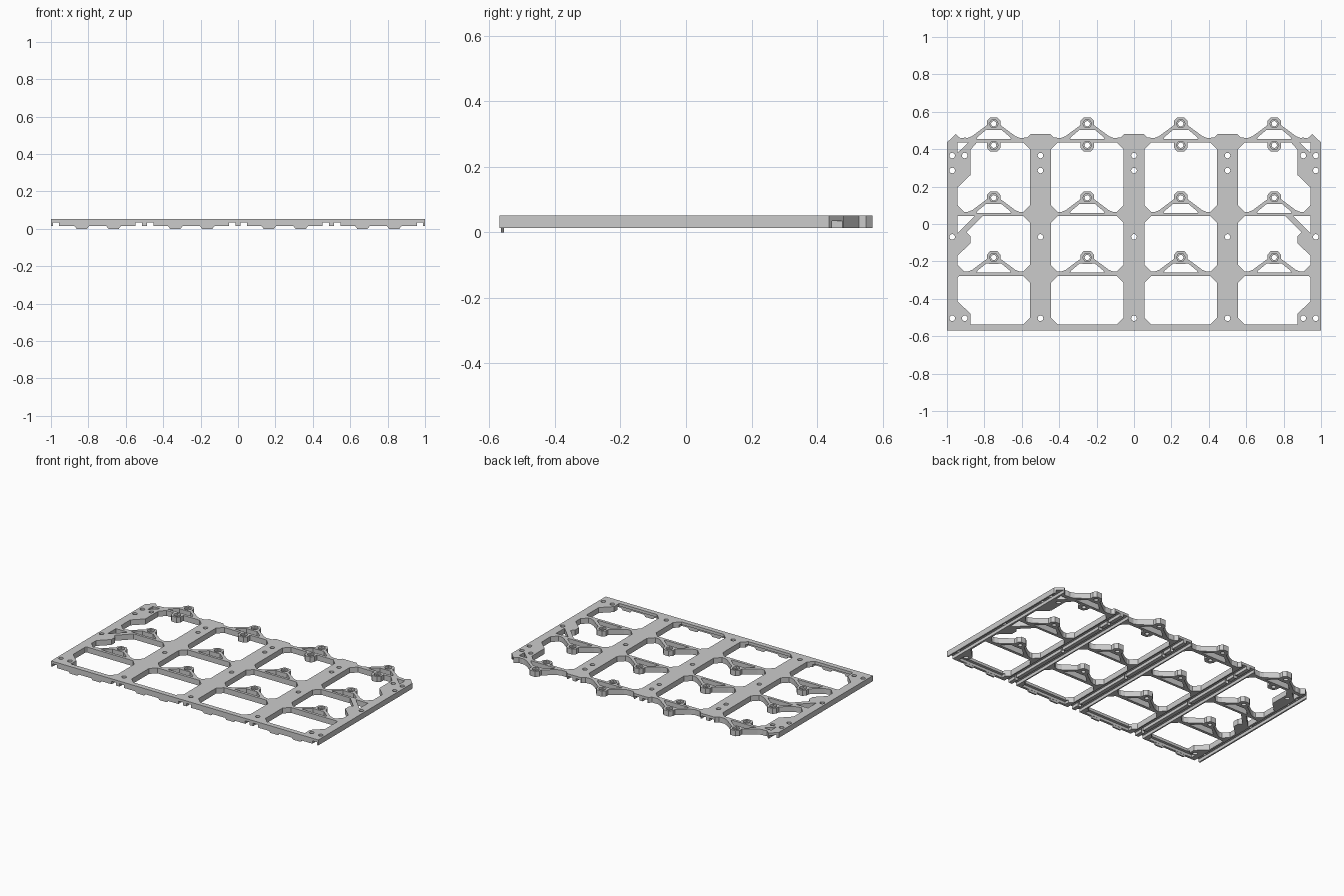
import bpy, bmesh
from math import cos, sin, pi

if "Cube" in bpy.data.objects:
    bpy.data.objects.remove(bpy.data.objects["Cube"])

Z0, Z1 = 0.014, 0.051       # underside and top of the plate
YS = -0.004                 # centring shift in y
COLS = (-0.75, -0.25, 0.25, 0.75)
loops = []                  # outline first, then every opening


def mirror(pts):
    return [(-x, y) for x, y in reversed(pts)]


def circle(x, y, r, n=16):
    return [(x + r * cos(2 * pi * i / n), y + r * sin(2 * pi * i / n)) for i in range(n)]


def bracket(b):
    """Right half of a two-legged screw bracket, from foot to boss top."""
    return [(x, b + y) for x, y in ((.14, -.076), (.115, -.066), (.037, -.008),
                                    (.037, .014), (.019, .034))]


# outer outline: right half from bottom to top centre, then mirrored
half = [(1, -.566), (1, .44), (.953, .485), (.928, .462), (.905, .466)]
for c in (.75, .25):
    right = bracket(.54)
    half += [(c + x, y) for x, y in right + mirror(right)]
    half += [(c - .18, .466), (c - .197, .485)]
    if c == .75:
        half += [(.447, .485), (.43, .466)]
loops.append(half + mirror(half))

# window rows: top edge, bottom edge, bracket height, special outer side, top boss
ROWS = [
    (.44, .068, .144,
     [(.09, .44), (.125, .40), (.125, .265), (.193, .2), (.193, .105), (.158, .068)],
     [(.019, .391), (.036, .411), (.036, .44)]),
    (.046, -.251, -.175,
     [(.06, .046), (.145, -.04), (.125, -.06), (.125, -.1), (.193, -.165),
      (.193, -.214), (.158, -.251)], []),
    (-.275, -.532, None,
     [(.185, -.275), (.193, -.283), (.193, -.41), (.125, -.475), (.125, -.532)], []),
]
for c in COLS:
    s = 1 if c > 0 else -1
    for top, bot, b, outer, boss in ROWS:
        inner = [(.158, top), (.195, top - .037), (.195, bot + .037), (.158, bot)]
        tail = bracket(b) if b is not None else []
        o = outer if abs(c) > .5 else inner
        pts = boss + o + tail + mirror(boss + inner + tail)
        loops.append([(c + s * x, y) for x, y in pts])
    # bracket openings
    for b in (.54, .144, -.175):
        tri = [(.092, b - .081), (.086, b - .070), (.04, b - .032), (.02, b - .034)]
        loops.append([(c + x, y) for x, y in tri + mirror(tri)])
    # boss screw holes
    for b in (.54, .425, .144, -.175):
        loops.append(circle(c, b, .014))

# triangular gaps behind the corner struts, plus the mounting holes
for s in (-1, 1):
    for tri in ([(.943, .44), (.885, .44), (.943, .385)],
                [(.943, .046), (.852, .046), (.943, -.045)]):
        loops.append([(s * x, y) for x, y in tri])
    for y in (.37, -.5):
        loops.append(circle(s * .905, y, .015))
for x in (-.972, -.5, 0, .5, .972):
    for y in (.37, .29, -.065, -.5):
        loops.append(circle(x, y, .015))

# plate: filled 2D curve, extruded and turned into a mesh
cu = bpy.data.curves.new("grid_frame", 'CURVE')
cu.dimensions, cu.fill_mode, cu.extrude = '2D', 'BOTH', (Z1 - Z0) / 2
for pts in loops:
    sp = cu.splines.new('POLY')
    sp.points.add(len(pts) - 1)
    for p, (x, y) in zip(sp.points, pts):
        p.co = (x, y + YS, 0, 1)
    sp.use_cyclic_u = True
tmp = bpy.data.objects.new("outline_curve", cu)
bpy.context.collection.objects.link(tmp)
dg = bpy.context.evaluated_depsgraph_get()
me = bpy.data.meshes.new_from_object(tmp.evaluated_get(dg))
bpy.data.objects.remove(tmp)
bm = bmesh.new()
bm.from_mesh(me)
bmesh.ops.remove_doubles(bm, verts=bm.verts, dist=1e-5)
bmesh.ops.translate(bm, verts=bm.verts, vec=(0, 0, (Z0 + Z1) / 2))
bmesh.ops.recalc_face_normals(bm, faces=bm.faces)
for f in bm.faces:
    f.smooth = False
bm.to_mesh(me)
bm.free()
frame = bpy.data.objects.new("grid_frame", me)
bpy.context.collection.objects.link(frame)


def prism(bm, low, high):
    """Closed solid between two matching point rings."""
    a = [bm.verts.new(p) for p in low]
    b = [bm.verts.new(p) for p in high]
    n = len(a)
    bm.faces.new(a[::-1])
    bm.faces.new(b)
    for i in range(n):
        bm.faces.new((a[i], a[(i + 1) % n], b[(i + 1) % n], b[i]))


def box(bm, x0, x1, y0, y1, z0, z1, taper=0):
    ring = lambda t, z: [(x0 + t, y0, z), (x1 - t, y0, z), (x1 - t, y1, z), (x0 + t, y1, z)]
    prism(bm, ring(taper, z0), ring(0, z1))


def finish(bm, name):
    bmesh.ops.recalc_face_normals(bm, faces=bm.faces)
    m = bpy.data.meshes.new(name)
    bm.to_mesh(m)
    bm.free()
    ob = bpy.data.objects.new(name, m)
    bpy.context.collection.objects.link(ob)
    return ob


# cutter: underside grooves, front bar recesses and hexagonal nut pockets
bm = bmesh.new()
for x in (-.973, -.53, -.47, -.03, .03, .47, .53, .973):
    box(bm, x - .017, x + .017, -.7, .7, Z0 - .02, .034)
for c in COLS:
    box(bm, c - .17, c + .17, -.554, -.52, Z0 - .02, .032)
    for b in (.54, .425, .144, -.175):
        h = circle(c, b + YS, .024, 6)
        prism(bm, [(x, y, .038) for x, y in h], [(x, y, .08) for x, y in h])
cutter = finish(bm, "groove_cutter")
cutter.hide_render = True
mod = frame.modifiers.new("grooves", 'BOOLEAN')
mod.operation, mod.solver, mod.object = 'DIFFERENCE', 'EXACT', cutter
bpy.context.view_layer.objects.active = frame
bpy.ops.object.modifier_apply(modifier=mod.name)
bpy.data.objects.remove(cutter)

# tapered locating teeth below the front edge
bm = bmesh.new()
for c in COLS:
    for x in (c - .085, c + .085):
        box(bm, x - .04, x + .04, -.565, -.555, 0, Z0 + .002, .012)
finish(bm, "front_teeth")
